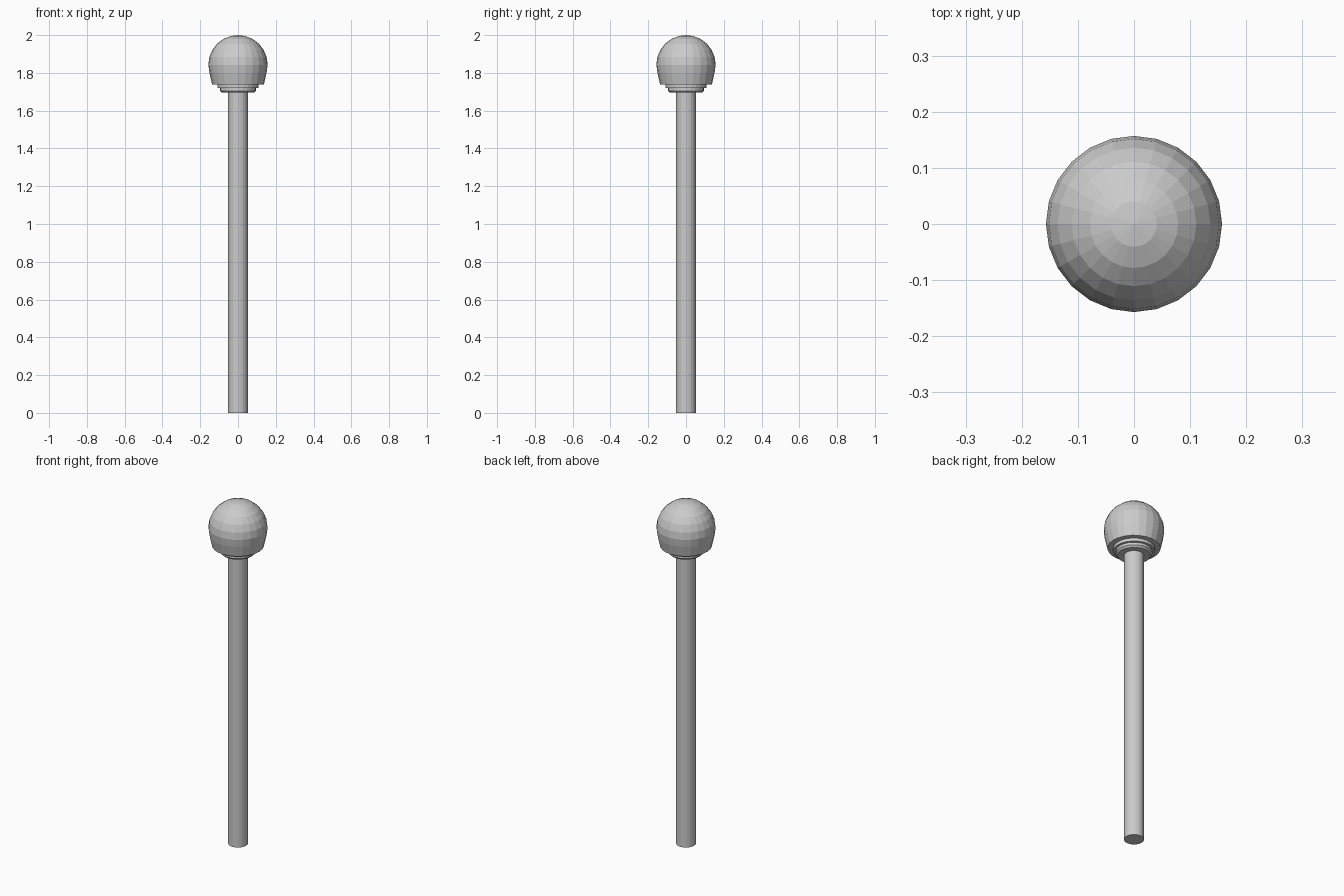
import bpy
import bmesh
from math import sin, cos, pi

cube = bpy.data.objects.get("Cube")
if cube:
    bpy.data.objects.remove(cube, do_unlink=True)

SIDES = 24
HEAD_R = 0.157
HEAD_Z = 2.0 - HEAD_R

grey = bpy.data.materials.new("plain grey")
grey.use_nodes = True
grey.diffuse_color = (0.6, 0.6, 0.6, 1)
grey.node_tree.nodes["Principled BSDF"].inputs["Base Color"].default_value = grey.diffuse_color


def lathe(name, profile):
    """Spin (radius, height) points round z; zero radius gives a pole."""
    bm = bmesh.new()
    rings = []
    for r, z in profile:
        if r == 0:
            rings.append([bm.verts.new((0, 0, z))] * SIDES)
        else:
            angles = [2 * pi * i / SIDES for i in range(SIDES)]
            rings.append([bm.verts.new((r * cos(a), r * sin(a), z)) for a in angles])
    for low, high in zip(rings, rings[1:]):
        for i in range(SIDES):
            j = (i + 1) % SIDES
            corners = dict.fromkeys((low[i], low[j], high[j], high[i]))
            bm.faces.new(list(corners))
    # flat caps on open ends
    for ring in (rings[0], rings[-1]):
        if len(set(ring)) > 1:
            bm.faces.new(ring)
    bmesh.ops.recalc_face_normals(bm, faces=bm.faces)
    mesh = bpy.data.meshes.new(name)
    bm.to_mesh(mesh)
    bm.free()
    mesh.materials.append(grey)
    obj = bpy.data.objects.new(name, mesh)
    bpy.context.collection.objects.link(obj)
    return obj


# Straight round shaft
lathe("shaft", [(0.052, 0), (0.052, 1.72)])

# Stepped collar under the head
lathe("lower_collar", [(0.085, 1.695), (0.095, 1.705), (0.095, 1.72)])
lathe("upper_collar", [(0.108, 1.72), (0.108, 1.745)])

# Rounded head: tapered skirt below, faceted dome above
dome = [(HEAD_R * cos(k * pi / 12), HEAD_Z + HEAD_R * sin(k * pi / 12)) for k in range(6)]
lathe("head", [(0.137, 1.738), (0.151, 1.80)] + dome + [(0, 2.0)])
